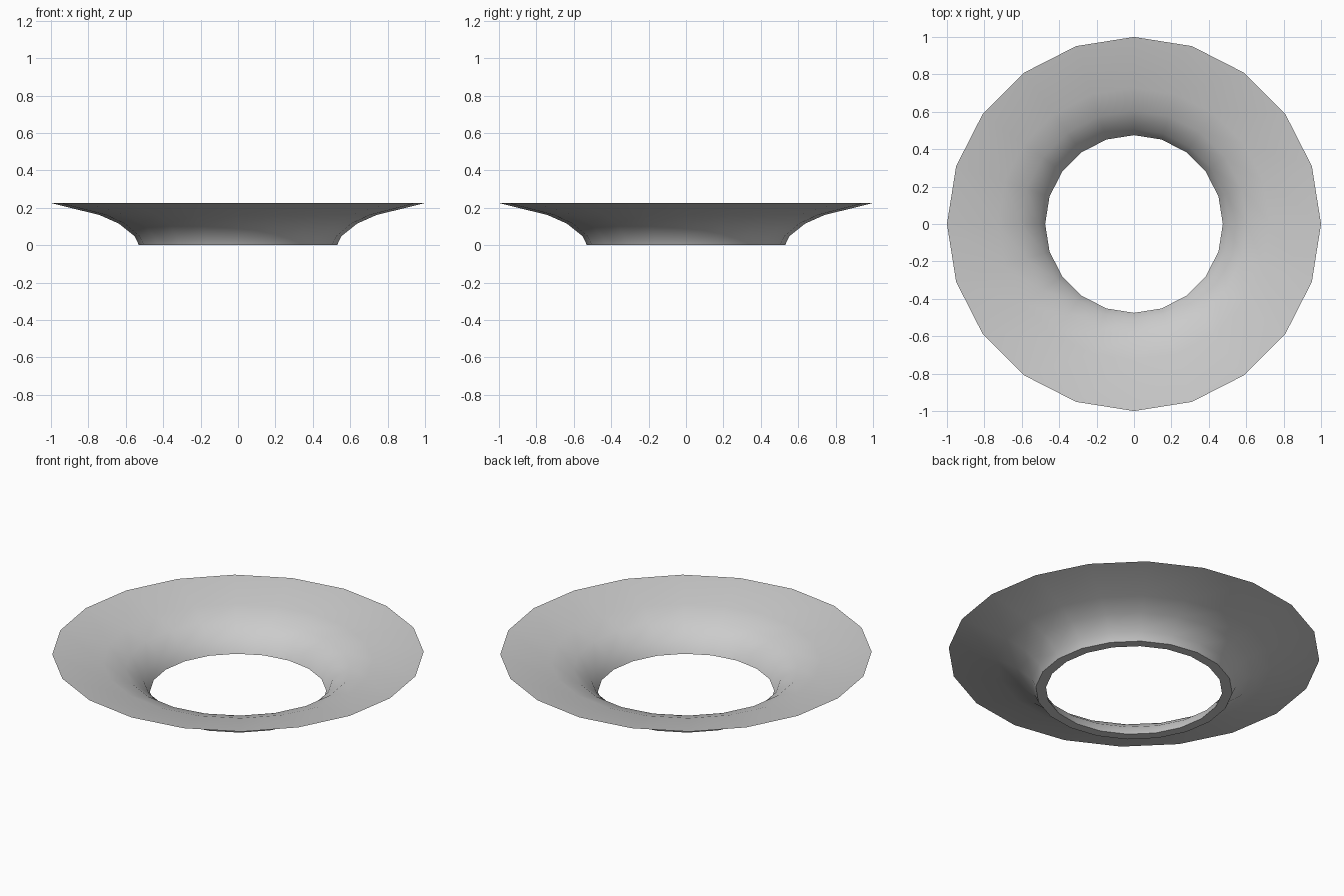
import bpy, bmesh
from math import cos, sin, pi, radians

if "Cube" in bpy.data.objects:
    bpy.data.objects.remove(bpy.data.objects["Cube"])

SIDES = 20
# Closed profile (radius, height): underside outward to the sharp rim, then the dish back inward
profile = [(0.475, 0.0), (0.53, 0.0), (0.552, 0.047), (0.637, 0.115), (0.74, 0.161),
           (1.0, 0.225), (0.728, 0.178), (0.605, 0.136), (0.508, 0.064)]


def lathe(name, points, sides):
    bm = bmesh.new()
    rings = [[bm.verts.new((r * cos(2 * pi * i / sides), r * sin(2 * pi * i / sides), z))
              for i in range(sides)] for r, z in points]
    for k, a in enumerate(rings):
        b = rings[(k + 1) % len(rings)]
        for i in range(sides):
            j = (i + 1) % sides
            bm.faces.new((a[i], a[j], b[j], b[i]))
    bmesh.ops.recalc_face_normals(bm, faces=bm.faces)
    mesh = bpy.data.meshes.new(name)
    bm.to_mesh(mesh)
    bm.free()
    obj = bpy.data.objects.new(name, mesh)
    bpy.context.collection.objects.link(obj)
    return obj


# Flared open ring, smooth with crisp rim and foot edges
ring = lathe("flared_ring", profile, SIDES)
bpy.context.view_layer.objects.active = ring
ring.select_set(True)
bpy.ops.object.shade_smooth_by_angle(angle=radians(50))
